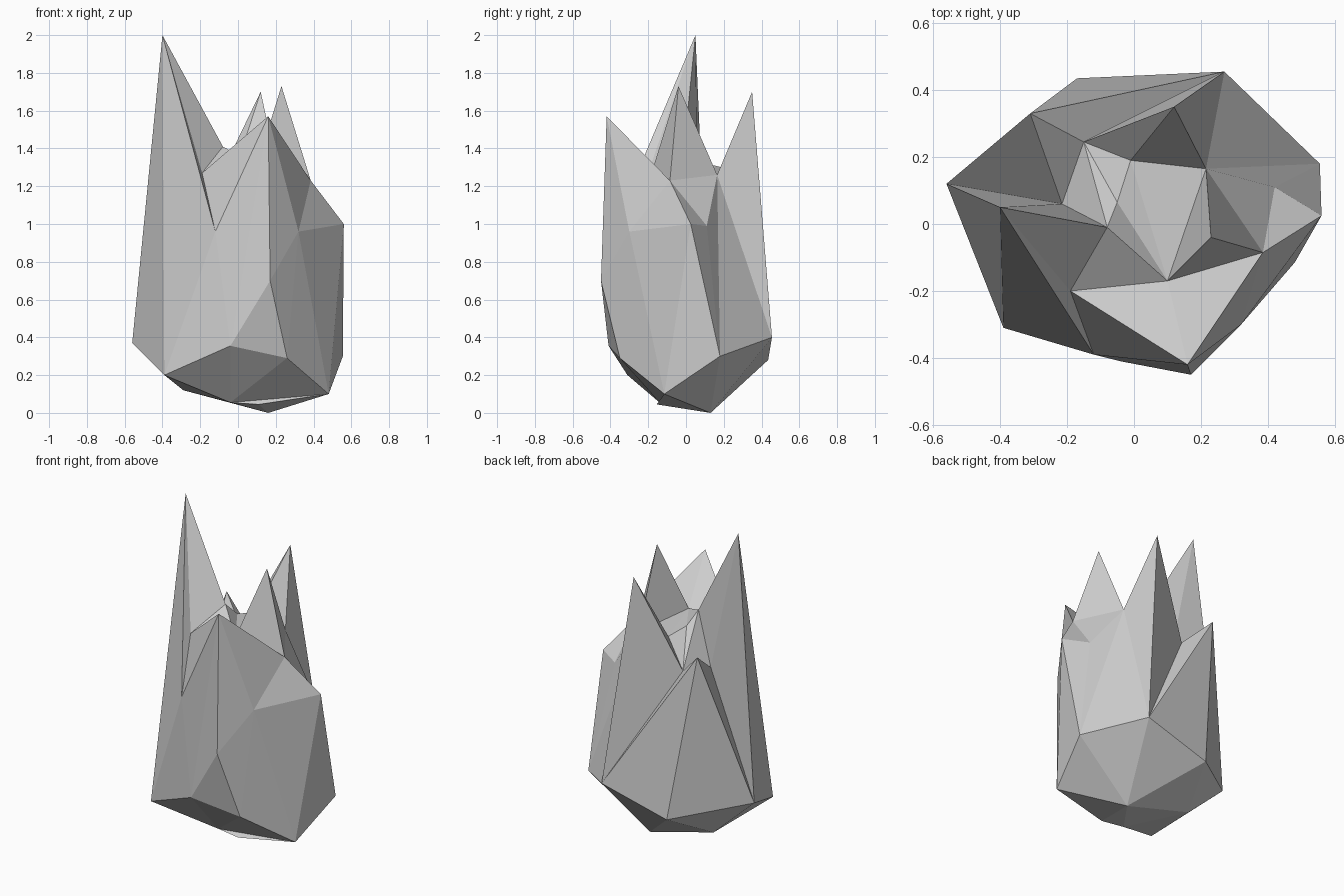
import bpy
import bmesh

cube = bpy.data.objects.get("Cube")
if cube:
    bpy.data.objects.remove(cube, do_unlink=True)

# One plain stone material
stone = bpy.data.materials.new("grey_stone")
stone.use_nodes = True
grey = (0.62, 0.62, 0.62, 1)
stone.diffuse_color = grey
stone.node_tree.nodes["Principled BSDF"].inputs["Base Color"].default_value = grey

bm = bmesh.new()
corner = {}


def points(**named):
    """Add named corner points of the rock."""
    for name, position in named.items():
        corner[name] = bm.verts.new(position)


def fan(apex, ring, closed=False):
    """Span flat triangular facets from an apex to a chain of corners."""
    chain = ring.split()
    if closed:
        chain.append(chain[0])
    for first, second in zip(chain, chain[1:]):
        bm.faces.new((corner[apex], corner[first], corner[second]))


# Shard tips
points(
    tall_tip=(-.4, .05, 2),
    back_tip=(.12, .35, 1.7),
    inner_tip=(.23, -.04, 1.73),
    front_tip=(.16, -.42, 1.57),
    rear_tip=(-.31, .33, 1.3),
)
# Clefts and hollow between the shards
points(
    front_cleft=(-.12, -.39, .96),
    front_saddle=(-.19, -.2, 1.27),
    hollow_front=(.1, -.17, 1.31),
    hollow_side=(-.08, -.01, 1.41),
    hollow_floor=(-.05, .065, 1.33),
    hollow_back=(-.01, .19, 1.3),
    rear_notch=(-.15, .245, 1.14),
    side_notch=(-.215, .06, 1.11),
    back_saddle=(.215, .165, 1.26),
    left_saddle=(.385, -.085, 1.23),
    left_notch=(.42, .11, .99),
)
# Shoulders and widest belt
points(
    left_shoulder=(.56, .025, 1),
    front_shoulder=(.32, -.3, .96),
    front_bulge=(.17, -.45, .7),
    belt_left=(.555, .18, .3),
    belt_back_left=(.27, .455, .4),
    belt_back=(-.17, .435, .28),
    belt_right=(-.56, .12, .37),
    belt_front_right=(-.39, -.31, .2),
    belt_front=(-.04, -.41, .355),
    belt_front_left=(.26, -.35, .29),
)
# Underside
points(
    base_left=(.48, -.115, .1),
    base_middle=(-.04, -.14, .055),
    base_front=(.11, -.155, .045),
    base_back=(.16, .13, 0),
    base_right=(-.29, .14, .12),
)

# Shards, each a full fan around its tip
fan("tall_tip", "belt_right belt_front_right front_cleft front_saddle hollow_side side_notch", True)
fan("front_tip", "front_cleft belt_front front_bulge front_shoulder left_saddle hollow_front front_saddle", True)
fan("inner_tip", "hollow_front left_saddle back_saddle", True)
fan("back_tip", "rear_notch hollow_back back_saddle belt_back_left", True)
fan("rear_tip", "belt_right side_notch rear_notch belt_back_left belt_back", True)

# Hollow and notches
fan("left_notch", "back_saddle left_saddle left_shoulder belt_left", True)
fan("hollow_floor", "rear_notch hollow_back hollow_front hollow_side", True)
fan("hollow_side", "side_notch rear_notch")
fan("hollow_side", "front_saddle hollow_front")
fan("back_saddle", "hollow_back hollow_front")
fan("back_saddle", "belt_back_left belt_left")

# Sides and underside
fan("front_shoulder", "left_saddle left_shoulder base_left belt_front_left front_bulge")
fan("base_left", "left_shoulder belt_left base_back base_front base_middle belt_front_left")
fan("belt_front", "front_bulge belt_front_left base_middle belt_front_right front_cleft")
fan("base_back", "belt_left belt_back_left belt_back base_right base_middle base_front")
fan("base_right", "belt_back belt_right belt_front_right base_middle")

bmesh.ops.recalc_face_normals(bm, faces=bm.faces[:])
mesh = bpy.data.meshes.new("crystal_rock")
bm.to_mesh(mesh)
bm.free()
mesh.materials.append(stone)
rock = bpy.data.objects.new("crystal_rock", mesh)
bpy.context.collection.objects.link(rock)
